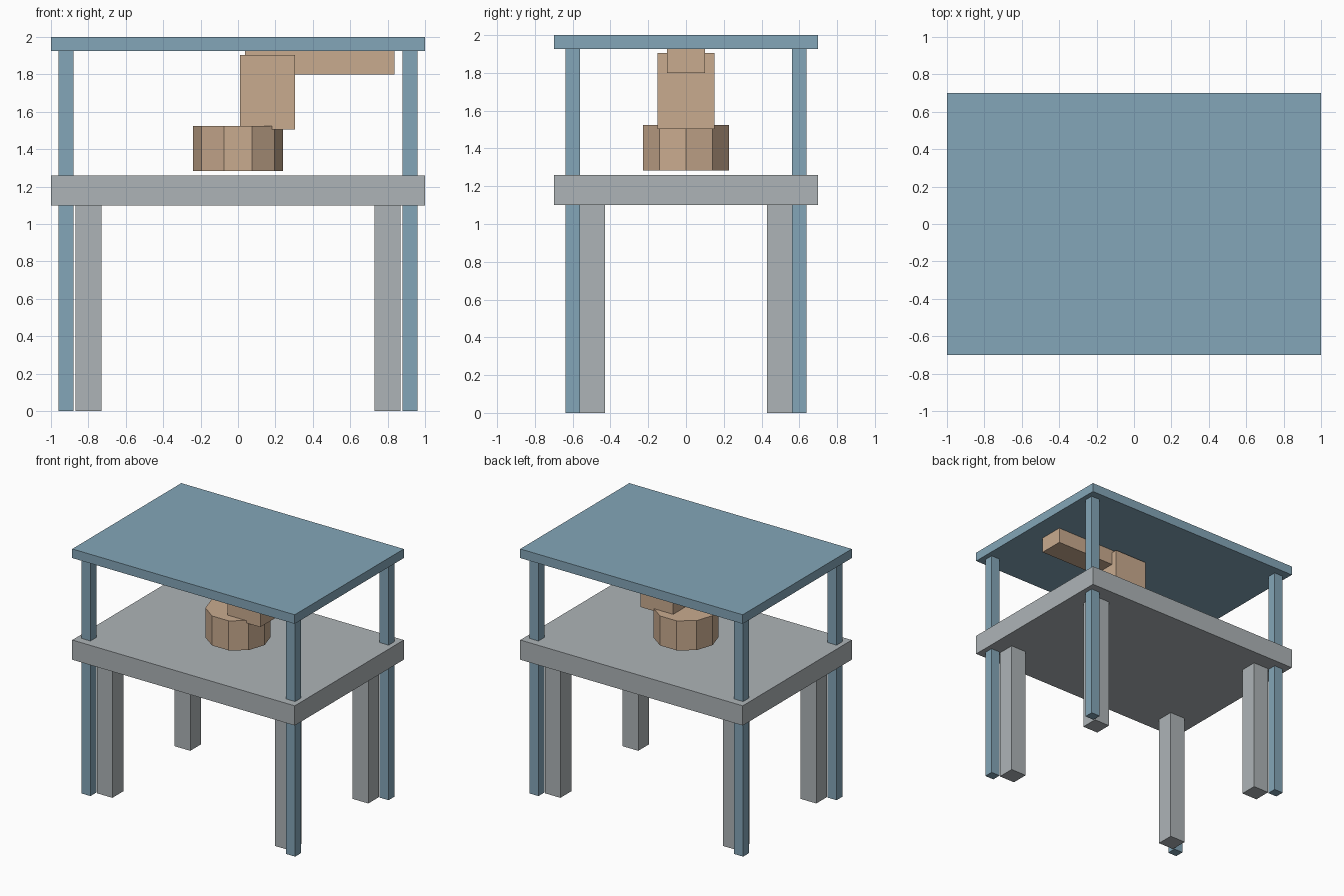
import bpy

cube = bpy.data.objects.get("Cube")
if cube:
    bpy.data.objects.remove(cube, do_unlink=True)


def material(name, color):
    mat = bpy.data.materials.new(name)
    mat.use_nodes = True
    mat.diffuse_color = (*color, 1)
    mat.node_tree.nodes["Principled BSDF"].inputs["Base Color"].default_value = (*color, 1)
    return mat


blue = material("dusty blue", (0.23, 0.38, 0.48))
grey = material("pale grey", (0.42, 0.456, 0.474))
tan = material("warm tan", (0.584, 0.407, 0.275))


def box(name, center, size, mat):
    bpy.ops.mesh.primitive_cube_add(size=1, location=center)
    obj = bpy.context.object
    obj.name = name
    obj.scale = size
    bpy.ops.object.transform_apply(location=False, rotation=False, scale=True)
    obj.data.materials.append(mat)
    return obj


# Canopy roof and table slab
box("canopy_roof", (0, 0, 1.963), (2, 1.4, 0.074), blue)
box("table_top", (0, 0, 1.18), (2, 1.4, 0.16), grey)

# Table legs, with canopy posts outside them
for side, sx in (("right", -1), ("left", 1)):
    for end, sy in (("front", -1), ("back", 1)):
        box(f"{end}_{side}_leg", (sx * 0.8, sy * 0.5, 0.55), (0.14, 0.14, 1.1), grey)
        box(f"{end}_{side}_post", (sx * 0.92, sy * 0.6, 0.964), (0.08, 0.075, 1.928), blue)

# Ten-sided turret base, turned so that a corner points along x
bpy.ops.mesh.primitive_cylinder_add(vertices=10, radius=0.24, depth=0.24, location=(0, 0, 1.403))
turret = bpy.context.object
turret.name = "turret_base"
turret.rotation_euler.z = 1.5707963
turret.data.materials.append(tan)

# Upright block and the arm reaching sideways under the roof
box("arm_upright", (0.158, 0, 1.704), (0.295, 0.3, 0.4), tan)
box("side_arm", (0.437, 0, 1.898), (0.797, 0.2, 0.196), tan)
